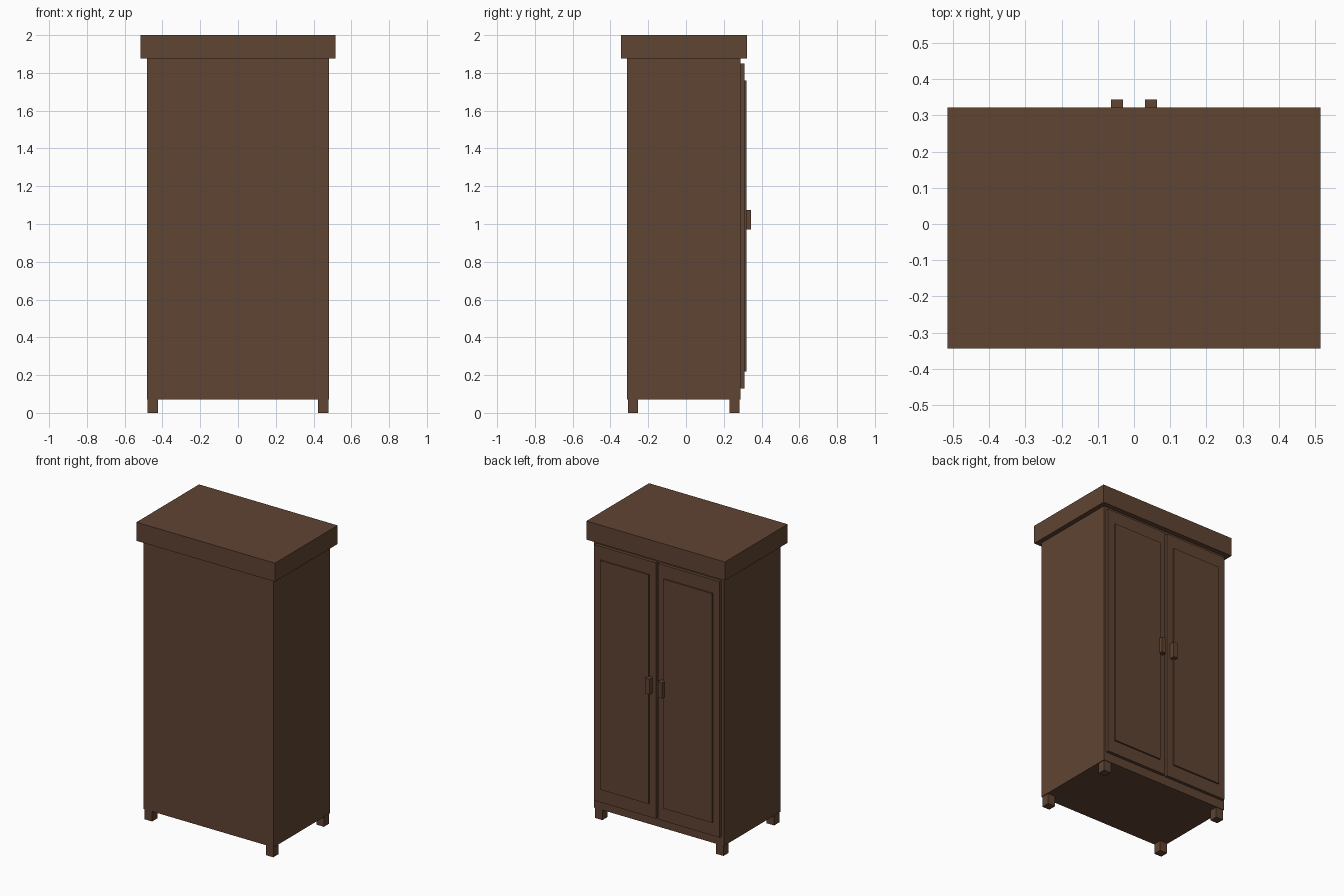
import bpy
import bmesh
from mathutils import Vector

if "Cube" in bpy.data.objects:
    bpy.data.objects.remove(bpy.data.objects["Cube"])

# One brown wood colour
wood = bpy.data.materials.new("dark_brown_wood")
wood.diffuse_color = (0.117, 0.058, 0.033, 1.0)
wood.use_nodes = True
wood.node_tree.nodes["Principled BSDF"].inputs["Base Color"].default_value = wood.diffuse_color


def box(name, lo, hi):
    """Flat-sided box between two corners."""
    lo, hi = Vector(lo), Vector(hi)
    bm = bmesh.new()
    bmesh.ops.create_cube(bm, size=1.0)
    size, mid = hi - lo, (hi + lo) / 2
    for v in bm.verts:
        v.co = Vector(a * b for a, b in zip(v.co, size)) + mid
    mesh = bpy.data.meshes.new(name)
    bm.to_mesh(mesh)
    bm.free()
    mesh.materials.append(wood)
    obj = bpy.data.objects.new(name, mesh)
    bpy.context.collection.objects.link(obj)
    return obj


def box_pair(name, lo, hi):
    """The same box on both sides of x = 0."""
    box("right_" + name, lo, hi)
    box("left_" + name, (-hi[0], lo[1], lo[2]), (-lo[0], hi[1], hi[2]))


# Cabinet body and overhanging top
box("cabinet_body", (-0.483, -0.313, 0.07), (0.483, 0.288, 1.875))
box("cornice", (-0.515, -0.343, 1.875), (0.515, 0.322, 2.0))

# Four short feet
box_pair("front_foot", (0.423, -0.308, 0.0), (0.478, -0.253, 0.07))
box_pair("back_foot", (0.423, 0.229, 0.0), (0.478, 0.284, 0.07))

# Doors on the +y side, with raised panels and handles
box_pair("door", (0.008, 0.288, 0.13), (0.467, 0.309, 1.85))
box_pair("door_panel", (0.054, 0.309, 0.22), (0.417, 0.319, 1.76))
box_pair("door_handle", (0.031, 0.309, 0.97), (0.064, 0.344, 1.075))
